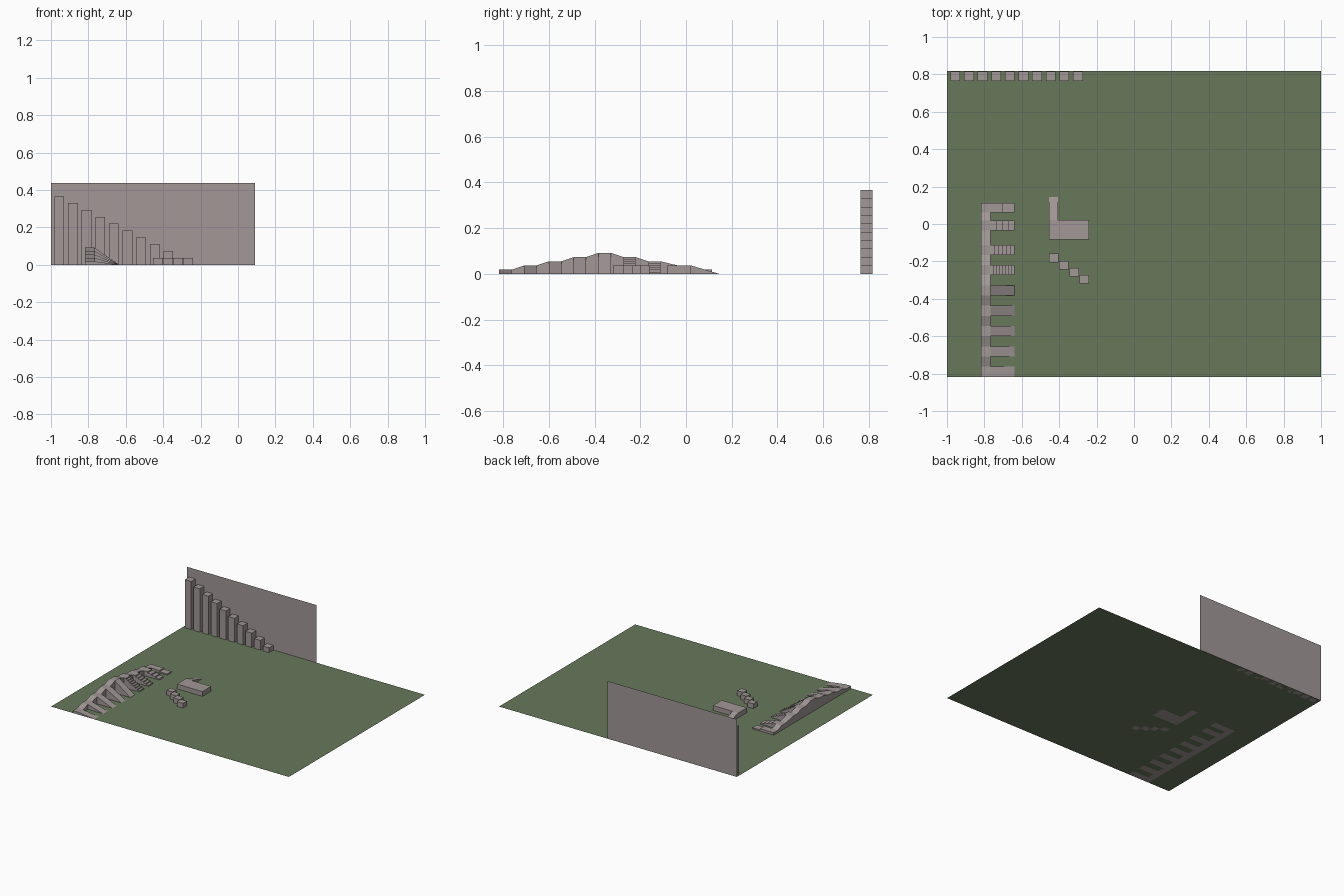
import bpy

if "Cube" in bpy.data.objects:
    bpy.data.objects.remove(bpy.data.objects["Cube"])

def mat(name, col):
    m = bpy.data.materials.new(name)
    m.diffuse_color = (*col, 1)
    m.use_nodes = True
    m.node_tree.nodes["Principled BSDF"].inputs["Base Color"].default_value = m.diffuse_color
    return m

STONE = mat("warm grey", (0.36, 0.31, 0.31))
GRASS = mat("grass green", (0.14, 0.19, 0.105))

def mesh(name, verts, faces, material):
    me = bpy.data.meshes.new(name)
    me.from_pydata(verts, [], faces)
    me.materials.append(material)
    ob = bpy.data.objects.new(name, me)
    bpy.context.collection.objects.link(ob)
    return ob

def prism(name, profile, axis, a, b):
    """Extrude a (u, z) profile between a and b along axis 'x' or 'y'."""
    n = len(profile)
    # counter-clockwise order so the normals face outwards
    area = sum(profile[i][0] * profile[(i + 1) % n][1] - profile[(i + 1) % n][0] * profile[i][1]
               for i in range(n))
    p = profile if area > 0 else profile[::-1]
    if axis == 'x':
        verts = [(t, u, z) for t in (a, b) for u, z in p]
    else:
        verts = [(u, t, z) for t in (b, a) for u, z in p]
    faces = [list(range(n))[::-1], list(range(n, 2 * n))]
    faces += [(i, (i + 1) % n, n + (i + 1) % n, n + i) for i in range(n)]
    return mesh(name, verts, faces, STONE)

def box(name, x0, x1, y0, y1, z1):
    return prism(name, [(x0, 0), (x1, 0), (x1, z1), (x0, z1)], 'y', y0, y1)

# Ground and back wall sheets
mesh("ground", [(-1, -.817, 0), (1, -.817, 0), (1, .817, 0), (-1, .817, 0)], [(0, 1, 2, 3)], GRASS)
mesh("back_wall", [(-1, .817, 0), (.09, .817, 0), (.09, .817, .438), (-1, .817, .438)],
     [(0, 1, 2, 3)], STONE)

# Row of descending pillars
H = 0.0366
for i in range(10):
    x = -0.981 + i * 0.0728
    box("pillar", x, x + 0.052, 0.764, 0.815, H * (10 - i))

# Spine with landings joined by slopes
S = 0.0183
starts = [-.817, -.708, -.599, -.491, -.383, -.274, -.165, -.036, .061]
ends = [y + 0.054 for y in starts]
ends[-1] = .113
levels = [1, 2, 3, 4, 5, 4, 3, 2, 1]
top = [p for y0, y1, k in zip(starts, ends, levels) for p in ((y0, k * S), (y1, k * S))]
prism("spine", [(starts[0], 0)] + top + [(ends[-1], 0)], 'x', -.817, -.767)

# Side ramps (front half) and side stairs (rear half)
X0, X1 = -.767, -.638
for i, (y0, y1, k) in enumerate(zip(starts, ends, levels)):
    if i < 5:
        prism("side_ramp", [(X0, 0), (X1, 0), (X0, k * S)], 'y', y0, y1)
    else:
        n = 2 * k
        d = (X1 - X0) / n
        prof = [(X0, 0)]
        for j in range(n):
            z = k * S * (n - j) / n
            prof += [(X0 + j * d, z), (X0 + (j + 1) * d, z)]
        prof = prof + [(X1, 0)]
        prism("side_stairs", prof, 'y', y0, y1)

# Low platform with its access ramp
box("platform", -.455, -.241, -.083, .022, H)
prism("platform_ramp", [(.022, 0), (.145, 0), (.022, H)], 'x', -.455, -.407)

# Diagonal chain of blocks
for i in range(4):
    x, y = -.455 + i * .0545, -.159 - i * .0375
    box("diagonal_block", x, x + .051, y - .047, y, H)
